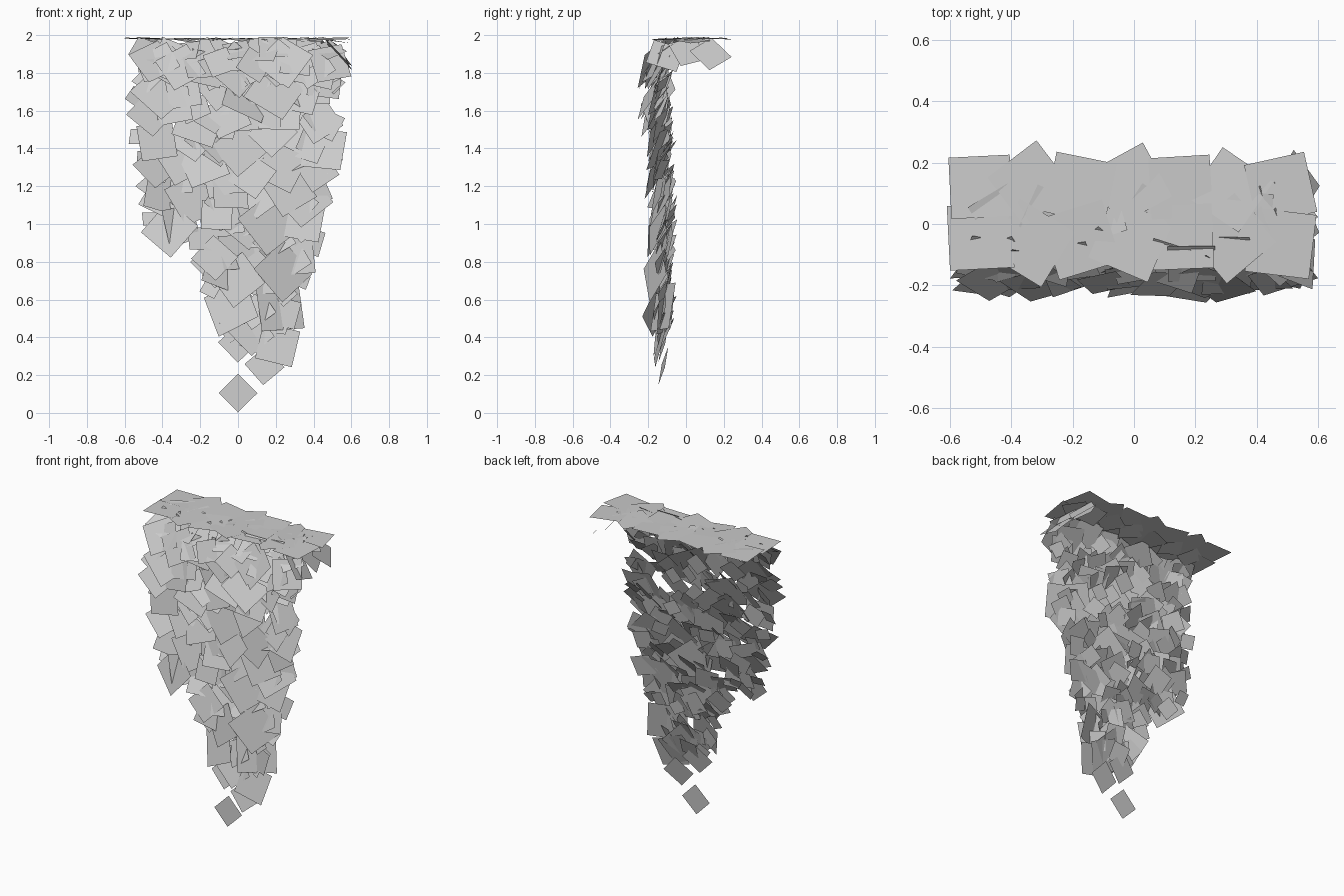
import bpy, bmesh, math, random
from mathutils import Vector

if "Cube" in bpy.data.objects:
    bpy.data.objects.remove(bpy.data.objects["Cube"])

random.seed(5)
R = random.uniform


def leaf(bm, centre, normal, size, spin, lim=None):
    # one square leaf card, spun about its normal and kept inside x limits
    n = Vector(normal).normalized()
    ref = Vector((0, 0, 1)) if abs(n.z) < 0.9 else Vector((0, 1, 0))
    u = ref.cross(n).normalized()
    v = n.cross(u)
    s = size / 2
    offs = [(a * math.cos(spin) - b * math.sin(spin), a * math.sin(spin) + b * math.cos(spin))
            for a, b in ((-s, -s), (s, -s), (s, s), (-s, s))]
    pts = [Vector(centre) + u * a + v * b for a, b in offs]
    if lim:
        lo, hi = min(p.x for p in pts), max(p.x for p in pts)
        dx = max(0, lim[0] - lo) - max(0, hi - lim[1])
        pts = [p + Vector((dx, 0, 0)) for p in pts]
    # keep inside the overall height and depth
    dz = min(0, 1.99 - max(p.z for p in pts))
    dy = max(0, -0.27 - min(p.y for p in pts))
    bm.faces.new([bm.verts.new(p + Vector((0, dy, dz))) for p in pts])


def finish(bm, name):
    me = bpy.data.meshes.new(name)
    bm.to_mesh(me)
    bm.free()
    ob = bpy.data.objects.new(name, me)
    bpy.context.collection.objects.link(ob)


# silhouette of the hanging curtain: z, left x, right x
OUTLINE = [(0.15, 0.04, 0.28), (0.3, -0.06, 0.31), (0.45, -0.10, 0.30), (0.6, -0.21, 0.36),
           (0.75, -0.19, 0.40), (0.85, -0.26, 0.40), (0.95, -0.51, 0.47), (1.1, -0.52, 0.49),
           (1.3, -0.56, 0.55), (1.45, -0.58, 0.58), (1.65, -0.60, 0.55), (1.8, -0.54, 0.58),
           (2.0, -0.58, 0.60)]


def limits(z):
    for (z0, a0, b0), (z1, a1, b1) in zip(OUTLINE, OUTLINE[1:]):
        if z <= z1:
            t = max(0, (z - z0) / (z1 - z0))
            return a0 + (a1 - a0) * t, b0 + (b1 - b0) * t
    return OUTLINE[-1][1:]


def curtain(name, z0, z1, dz, dx, sizes, ys, tilts):
    # staggered rows of leaves leaning forward at the bottom
    bm = bmesh.new()
    z, row = z0, 0
    while z <= z1:
        lo, hi = limits(z)
        m = sizes[0] * 0.5
        count = max(1, round((hi - lo - 2 * m) / dx) + 1)
        for i in range(count):
            t = (i + 0.5 * (row % 2)) / max(1, count - 0.5)
            x = lo + m + (hi - lo - 2 * m) * t + R(-0.03, 0.03)
            tilt = math.radians(R(*tilts)) * (0.55 + 0.45 * min(1, z / 1.4))
            yaw = R(-0.4, 0.4)
            n = (math.sin(yaw), -math.cos(yaw) * math.cos(tilt), math.sin(tilt))
            y = R(*ys) - 0.025 * max(0, z - 1.0)
            leaf(bm, (x, y, z + R(-0.05, 0.05)), n, R(*sizes), R(-0.9, 0.9), (lo, hi))
        z += dz
        row += 1
    finish(bm, name)


curtain("large_hanging_leaves", 0.44, 1.86, 0.142, 0.165, (0.16, 0.25), (-0.165, -0.115), (10, 32))
curtain("small_hanging_leaves", 0.44, 1.86, 0.10, 0.115, (0.08, 0.15), (-0.135, -0.085), (8, 42))

# sparse tip of the curtain
bm = bmesh.new()
for x, y, z, s, spin in [(0, -0.105, 0.105, 0.145, 0.78), (0.14, -0.12, 0.25, 0.15, 0.7),
                         (0.21, -0.14, 0.36, 0.20, -0.25), (0.0, -0.12, 0.37, 0.15, 0.75),
                         (0.10, -0.12, 0.45, 0.17, 0.3)]:
    tip = z < 0.2
    leaf(bm, (x, y, z), (0 if tip else 0.1, -1, 0.05 if tip else 0.25), s, spin)
finish(bm, "tip_leaves")

# leaves rolling over the front lip, closing the gap below the top
bm = bmesh.new()
for i in range(11):
    x = -0.5 + i * 0.1
    for y, z, lean in ((-0.18, 1.85, 30), (-0.12, 1.93, 52)):
        tilt = math.radians(lean + R(-8, 8))
        leaf(bm, (x + R(-.03, .03), y + R(-.02, .02), z + R(-.02, .02)),
             (R(-.3, .3), -math.cos(tilt), math.sin(tilt)), R(0.13, 0.2), R(-0.8, 0.8), (-0.58, 0.6))
finish(bm, "lip_leaves")

# nearly flat leaves covering the top, with smaller ones poking through
bm = bmesh.new()
for i, spin in enumerate([0.05, 0.65, -0.2, 0.5, 0.06, -0.6, 0.22]):
    x = -0.50 + i * 0.163
    leaf(bm, (x, 0.11 + R(0, .03), 1.982), (R(-.03, .03), R(-.03, .03), 1), 0.2, spin, (-0.61, 0.6))
    leaf(bm, (x, -0.06 + R(-.01, .02), 1.98), (R(-.04, .04), R(-.06, .02), 1), 0.21, -spin + .1, (-0.61, 0.6))
    leaf(bm, (x + 0.06, 0.03, 1.972), (R(-.15, .15), R(-.2, .1), 1), 0.15, spin + .5, (-0.61, 0.6))
finish(bm, "top_leaves")

# leaves folding down over the right end
bm = bmesh.new()
for x, y, z, s, spin in [(0.54, 0.13, 1.90, 0.16, 0.6), (0.53, 0.01, 1.92, 0.16, 0.3),
                         (0.53, -0.11, 1.89, 0.17, -0.4), (0.47, 0.08, 1.95, 0.14, 0.2)]:
    leaf(bm, (x, y, z), (0.7, 0.15, 0.6), s, spin, (-0.6, 0.605))
finish(bm, "right_end_leaves")
